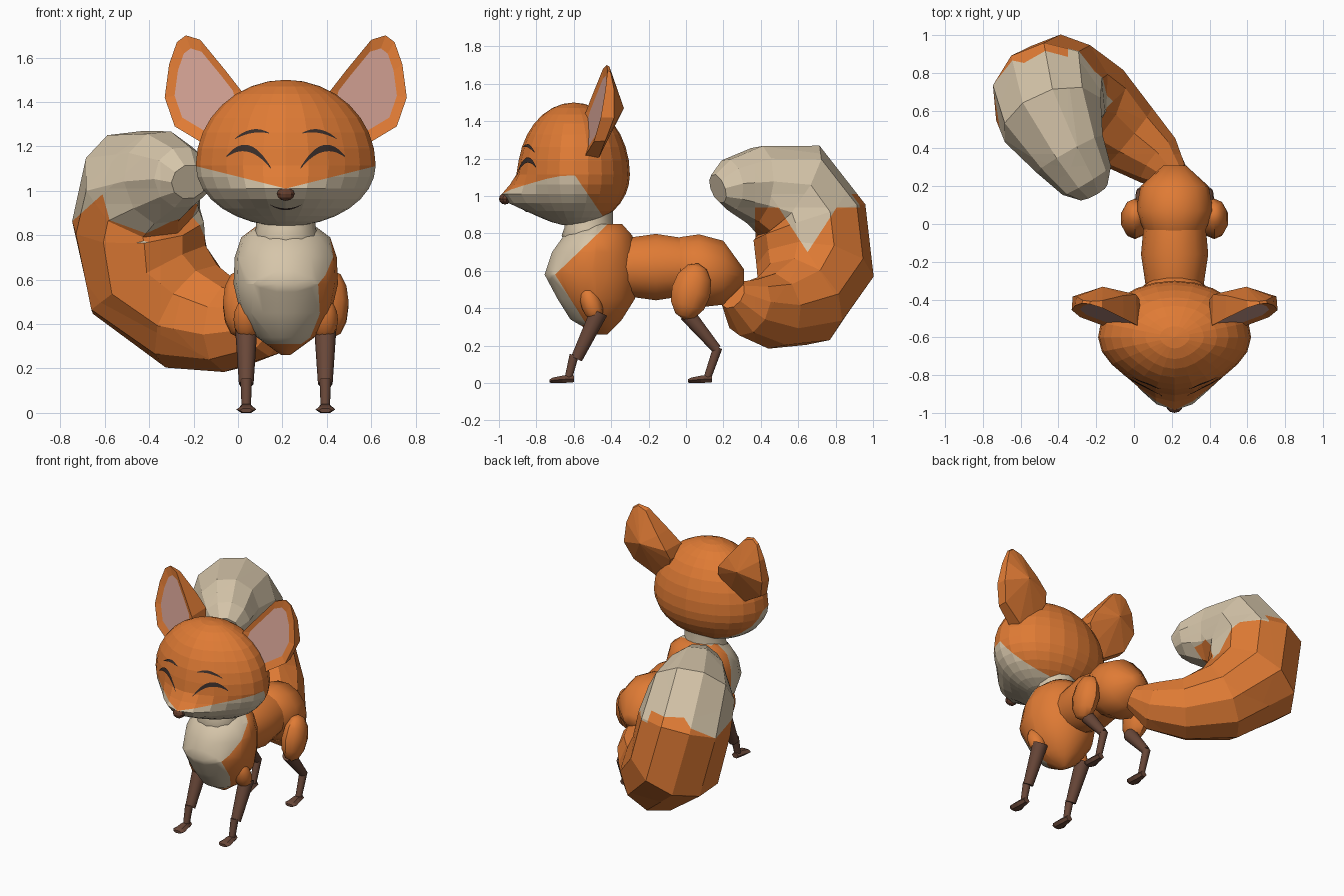
import bpy, bmesh, math
from mathutils import Vector, Matrix, Euler
from mathutils.bvhtree import BVHTree

if "Cube" in bpy.data.objects:
    bpy.data.objects.remove(bpy.data.objects["Cube"])

CX = 0.215  # symmetry plane of the body


def material(name, rgb):
    m = bpy.data.materials.new(name)
    m.use_nodes = True
    m.diffuse_color = (*rgb, 1)
    m.node_tree.nodes["Principled BSDF"].inputs["Base Color"].default_value = (*rgb, 1)
    return m


ORANGE = material("orange fur", (0.74, 0.197, 0.035))
CREAM = material("cream fur", (0.67, 0.56, 0.4))
BROWN = material("dark brown", (0.14, 0.063, 0.04))
NOSE = material("nose brown", (0.13, 0.048, 0.026))
PINK = material("ear pink", (0.62, 0.34, 0.28))
DARK = material("eye line", (0.042, 0.027, 0.023))


def finish(name, bm, mats, smooth=None, rule=None):
    """Turn a bmesh into an object; rule picks the material of each face by its centre."""
    if rule:
        for f in bm.faces:
            f.material_index = int(rule(f.calc_center_median()))
    bmesh.ops.recalc_face_normals(bm, faces=bm.faces)
    me = bpy.data.meshes.new(name)
    bm.to_mesh(me)
    bm.free()
    ob = bpy.data.objects.new(name, me)
    bpy.context.collection.objects.link(ob)
    for m in mats:
        me.materials.append(m)
    if smooth:
        bpy.ops.object.select_all(action="DESELECT")
        ob.select_set(True)
        bpy.context.view_layer.objects.active = ob
        bpy.ops.object.shade_smooth_by_angle(angle=math.radians(smooth))


def cut(bm, co, no):
    bmesh.ops.bisect_plane(bm, geom=bm.verts[:] + bm.edges[:] + bm.faces[:],
                           plane_co=co, plane_no=no)


def bridge(bm, a, b):
    for i in range(len(a)):
        j = (i + 1) % len(a)
        bm.faces.new((a[i], a[j], b[j], b[i]))


def loft(rings, n, axis=None):
    """Skin rings of (centre, radius u, radius v); with no axis the rings follow the path."""
    bm = bmesh.new()
    pts = [Vector(r[0]) for r in rings]
    u, old, prev = Vector((1, 0, 0)), None, None
    for i, (_, ru, rv) in enumerate(rings):
        if axis:
            t = Vector(axis)
        else:
            t = (pts[min(i + 1, len(pts) - 1)] - pts[max(i - 1, 0)]).normalized()
            if old:
                u = old.rotation_difference(t) @ u
            u = (u - t * u.dot(t)).normalized()
            old = t
        v = t.cross(u)
        angles = [math.tau * k / n for k in range(n)]
        ring = [bm.verts.new(pts[i] + u * ru * math.cos(a) + v * rv * math.sin(a)) for a in angles]
        if prev:
            bridge(bm, prev, ring)
        else:
            bm.faces.new(ring)
        prev = ring
    bm.faces.new(prev)
    return bm


def ball(loc, size, rot=(0, 0, 0), segs=12, rings=8):
    bm = bmesh.new()
    mat = Matrix.LocRotScale(Vector(loc), Euler(rot), Vector(size))
    bmesh.ops.create_uvsphere(bm, u_segments=segs, v_segments=rings, radius=1, matrix=mat)
    return bm


# Head: a rounded skull tapering forward from wide cheeks to a drawn-out muzzle
head = ball((0, 0, 0), (1, 1, 1), segs=24, rings=16)
for v in head.verts:
    x, y, z = v.co
    ahead = max(0, -y / math.hypot(x, y, 0.01))
    muzzle = ahead ** 5 * math.exp(-((z + 0.45) / 0.27) ** 2)
    taper = 1 - 0.26 * ahead ** 2 * (1 - ahead ** 2)
    v.co = (CX + 0.405 * x * taper, -0.6 + 0.3 * y * taper - 0.115 * muzzle,
            1.115 + z * (0.385 if z > 0 else 0.275))
# Mask edges: rising from the nose to each cheek, then falling behind the jaw
for slope in (-0.25, 0.25):
    cut(head, (CX, 0, 1.01), (slope, 0, 1))
cut(head, (0, -0.6, 1.12), (0, 0.22, 0.15))
skin = BVHTree.FromBMesh(head)
finish("head", head, [ORANGE, CREAM], rule=lambda c:
       c.z < 1.01 + 0.25 * abs(c.x - CX) and 0.22 * (c.y + 0.6) + 0.15 * (c.z - 1.12) < 0)
finish("nose", ball((CX, -0.968, 0.985), (0.042, 0.032, 0.03), segs=10, rings=6), [NOSE])


# Painted arcs that lie on the face
def face_arc(name, side, u, z0, w, h, thick, tilt=0, n=14):
    bm = bmesh.new()
    prev = None
    for i in range(n + 1):
        t = 2 * i / n - 1
        half = thick * (1 - 0.8 * t * t) / 2
        x, z = CX + side * (u + w * t), z0 + h * (1 - t * t) + tilt * t
        pair = []
        for dz in (-half, half):
            hit = skin.ray_cast(Vector((x, -2, z + dz)), Vector((0, 1, 0)))[0]
            pair.append(bm.verts.new(hit + Vector((0, -0.006, 0))))
        if prev:
            bm.faces.new((prev[0], pair[0], pair[1], prev[1]))
        prev = pair
    finish(name, bm, [DARK])


face_arc("mouth", 1, 0, 0.937, 0.07, -0.02, 0.008)

# Ear: front rim outline as (distance from the middle, height)
EAR = [(0.18, 1.38), (0.2, 1.45), (0.27, 1.54), (0.385, 1.68), (0.45, 1.7), (0.49, 1.67),
       (0.525, 1.57), (0.545, 1.42), (0.5, 1.29), (0.35, 1.2), (0.24, 1.25)]


def ear(name, side):
    bm = bmesh.new()

    def ring(scale, depth):
        out = []
        for u, z in EAR:
            u, z = 0.36 + (u - 0.36) * scale, 1.455 + (z - 1.455) * scale
            out.append(bm.verts.new((CX + side * u, depth(u, z), z)))
        return out

    def front(u, z):
        return -0.876 + 0.25 * u + 0.2 * z

    lining = ring(0.76, lambda u, z: front(u, z) + 0.012)
    rim = ring(1, front)
    rear = ring(0.97, lambda u, z: -0.365 - abs(z - 1.47) * (0.2 if z > 1.47 else 0.38))
    bridge(bm, lining, rim)
    bridge(bm, rim, rear)
    tip = bm.verts.new((CX + side * 0.38, -0.332, 1.47))
    for i in range(len(rear)):
        bm.faces.new((rear[i - 1], rear[i], tip))
    bm.faces.new(lining).material_index = 1
    finish(name, bm, [ORANGE, PINK])


# Neck ruff
finish("neck", loft([((CX, -0.53, 0.75), 0.13, 0.12), ((CX, -0.525, 0.79), 0.15, 0.14),
                     ((CX, -0.52, 0.83), 0.135, 0.13), ((CX, -0.52, 0.92), 0.135, 0.13)],
                    12, (0, 0, 1)), [CREAM], 60)

# Chest: cream bib with a pointed orange flank on one side and an orange belly
chest = loft([((CX, y, z), rx, ry) for z, y, rx, ry in (
    (0.26, -0.45, 0.02, 0.03), (0.34, -0.48, 0.13, 0.14), (0.45, -0.48, 0.205, 0.21),
    (0.58, -0.505, 0.235, 0.255), (0.7, -0.49, 0.23, 0.23), (0.79, -0.47, 0.2, 0.185),
    (0.85, -0.44, 0.12, 0.1))], 18, (0, 0, 1))
TIP, UPPER, LOWER = Vector((0, -0.7, 0.58)), Vector((0, 0.22, -0.23)), Vector((0, 0.27, 0.17))
for co, no in ((TIP, UPPER), (TIP, LOWER), ((0, -0.48, 0), (0, 1, 0)), ((0, 0, 0.31), (0, 0, 1))):
    cut(chest, co, no)


def flank(c):
    if c.z < 0.31:
        return True
    if c.x < CX:
        return c.y > -0.48
    return (c - TIP).dot(UPPER) > 0 and (c - TIP).dot(LOWER) > 0


finish("chest", chest, [CREAM, ORANGE], 65, flank)

# Waist and hips
for name, rows in (
        ("waist", ((-0.42, 0.62, 0.14, 0.14), (-0.28, 0.62, 0.16, 0.165),
                   (-0.16, 0.62, 0.178, 0.182), (-0.02, 0.62, 0.165, 0.16))),
        ("hips", ((-0.06, 0.62, 0.14, 0.14), (-0.03, 0.62, 0.165, 0.165), (0.07, 0.6, 0.205, 0.2),
                  (0.2, 0.59, 0.18, 0.175), (0.31, 0.57, 0.06, 0.04)))):
    finish(name, loft([((CX, y, z), rx, rz) for y, z, rx, rz in rows], 14, (0, 1, 0)), [ORANGE], 45)


# Legs
def limb(name, x, a, b, ra, rb):
    finish(name, loft([((x, *a), ra, ra), ((x, *b), rb, rb)], 10), [BROWN], 40)


def foot(name, x, heel):
    finish(name, loft([((x, heel + 0.01, 0.022), 0.024, 0.02), ((x, heel - 0.05, 0.02), 0.036, 0.023),
                       ((x, heel - 0.1, 0.015), 0.045, 0.017), ((x, heel - 0.12, 0.011), 0.03, 0.01)],
                      6, (0, 1, 0)), [BROWN])


for side, word in ((1, "left"), (-1, "right")):
    ear(word + "_ear", side)
    face_arc(word + "_closed_eye", side, 0.167, 1.128, 0.1, 0.062, 0.03, 0.026)
    face_arc(word + "_eyebrow", side, 0.152, 1.247, 0.077, 0.021, 0.016, -0.013)
    x = CX + side * 0.178
    finish(word + "_shoulder", ball((CX + side * 0.175, -0.505, 0.42), (0.06, 0.055, 0.1),
                                    (0.35, 0, 0)), [ORANGE], 40)
    limb(word + "_front_shin", x, (-0.465, 0.38), (-0.585, 0.13), 0.05, 0.033)
    limb(word + "_front_ankle", x, (-0.598, 0.15), (-0.628, 0.03), 0.026, 0.021)
    foot(word + "_front_foot", x, -0.61)
    finish(word + "_thigh", ball((CX + side * 0.21, 0.027, 0.49), (0.077, 0.105, 0.155),
                                 (-0.25, 0, 0), 10, 6), [ORANGE], 40)
    limb(word + "_back_shin", x, (0.005, 0.37), (0.165, 0.18), 0.045, 0.027)
    limb(word + "_back_ankle", x, (0.17, 0.19), (0.115, 0.03), 0.026, 0.021)
    foot(word + "_back_foot", x, 0.13)

# Tail: thick faceted brush sweeping to the side, up and forward to a blunt cream tip
tail = loft([((0.22, 0.25, 0.47), 0.08, 0.08), ((0.13, 0.335, 0.405), 0.145, 0.16),
             ((-0.03, 0.46, 0.385), 0.2, 0.205), ((-0.21, 0.61, 0.435), 0.26, 0.26),
             ((-0.4, 0.69, 0.6), 0.315, 0.31), ((-0.45, 0.66, 0.86), 0.315, 0.305),
             ((-0.43, 0.55, 1.03), 0.29, 0.28), ((-0.34, 0.37, 1.06), 0.215, 0.2),
             ((-0.25, 0.23, 1.06), 0.14, 0.15), ((-0.22, 0.17, 1.04), 0.08, 0.09)], 10)
# Zigzag edge of the cream: a slope on the outer side, a V on the inner side
OUTER, OUTER_NO = Vector((-0.76, 0, 0.85)), Vector((-0.9, 0, 1))
VEE, VEE_A, VEE_B = Vector((0, 0.65, 0.7)), Vector((0, 0.2, 0.13)), Vector((0, -0.23, 0.15))
for co, no in ((OUTER, OUTER_NO), (VEE, VEE_A), (VEE, VEE_B), ((-0.35, 0, 0), (1, 0, 0)),
               ((0, 0.37, 0), (0, 1, 0)), ((0, 0, 0.94), (0, 0, 1)), ((0, 0, 1.01), (0, 0, 1))):
    cut(tail, co, no)


def tail_tip(c):
    if c.z > 1.01 or (c.y < 0.37 and c.z > 0.75):
        return True
    if c.x < -0.35:
        return (c - OUTER).dot(OUTER_NO) > 0
    return c.z > 0.94 or ((c - VEE).dot(VEE_A) > 0 and (c - VEE).dot(VEE_B) > 0)


finish("tail", tail, [ORANGE, CREAM], rule=tail_tip)
